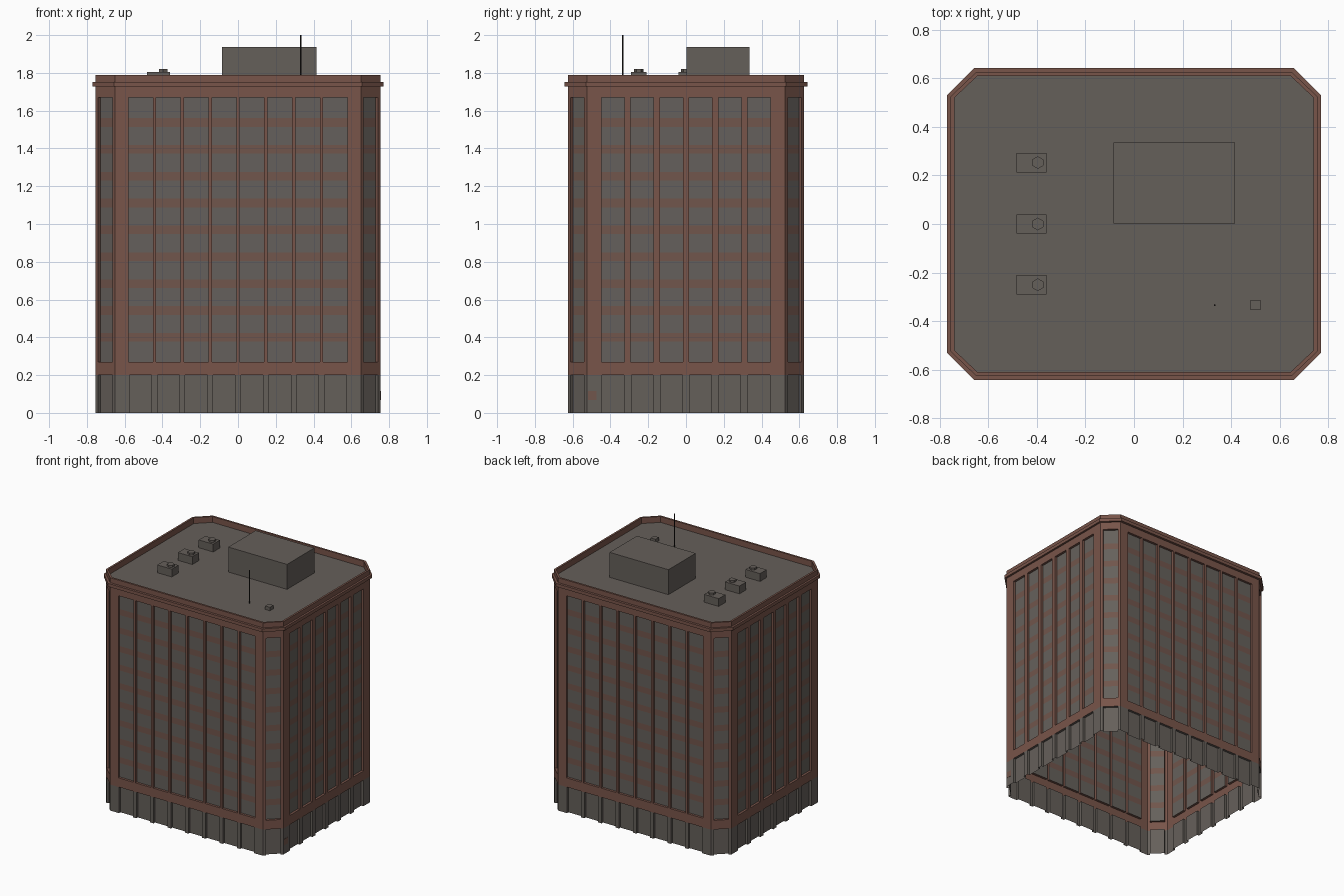
import bpy, bmesh
from mathutils import Vector

cube = bpy.data.objects.get("Cube")
if cube:
    bpy.data.objects.remove(cube, do_unlink=True)


def material(name, rgb):
    m = bpy.data.materials.new(name)
    m.use_nodes = True
    m.diffuse_color = (*rgb, 1)
    m.node_tree.nodes["Principled BSDF"].inputs["Base Color"].default_value = (*rgb, 1)
    return m


BRICK, SPANDREL, GLASS, STONE, METAL = range(5)
MATS = [material("brick", (0.19, 0.09, 0.068)),
        material("spandrel brick", (0.165, 0.092, 0.072)),
        material("window grey", (0.131, 0.118, 0.106)),
        material("stone grey", (0.131, 0.115, 0.102)),
        material("dark metal", (0.02, 0.017, 0.016))]


def finish(name, bm, merge=True):
    if merge:
        bmesh.ops.remove_doubles(bm, verts=bm.verts, dist=0.0002)
    mesh = bpy.data.meshes.new(name)
    bm.to_mesh(mesh)
    bm.free()
    for m in MATS:
        mesh.materials.append(m)
    obj = bpy.data.objects.new(name, mesh)
    bpy.context.collection.objects.link(obj)
    return obj


def quad(bm, pts, mat):
    f = bm.faces.new([bm.verts.new(p) for p in pts])
    f.material_index = mat


def octagon(hx, hy, cx, cy):
    """Chamfered rectangle, counter-clockwise from the front edge."""
    return [(-cx, -hy), (cx, -hy), (hx, -cy), (hx, cy),
            (cx, hy), (-cx, hy), (-hx, cy), (-hx, -cy)]


def box(name, lo, hi, mat):
    bm = bmesh.new()
    bmesh.ops.create_cube(bm, size=1)
    for v in bm.verts:
        v.co = [(a + b) / 2 + c * (b - a) for a, b, c in zip(lo, hi, v.co)]
    for f in bm.faces:
        f.material_index = mat
    return finish(name, bm)


def cylinder(name, x, y, z0, z1, r, sides, mat):
    bm = bmesh.new()
    bmesh.ops.create_cone(bm, cap_ends=True, segments=sides, radius1=r, radius2=r, depth=z1 - z0)
    bmesh.ops.translate(bm, verts=bm.verts, vec=(x, y, (z0 + z1) / 2))
    for f in bm.faces:
        f.material_index = mat
    return finish(name, bm)


# Levels and outlines
BASE_TOP, BAY_LOW, BAY_HIGH, TOP, ROOF = 0.2, 0.27, 1.67, 1.79, 1.745
DEPTH = 0.018
WALL = octagon(0.755, 0.625, 0.65, 0.525)
LEDGE = octagon(0.77, 0.643, 0.656, 0.53)
INNER = octagon(0.74, 0.61, 0.644, 0.519)

# Window column levels: glass with a brick spandrel at each floor
levels = [(BAY_LOW, GLASS)]
for i in range(9):
    mid = 0.4 + i * 0.1422
    levels += [(mid - 0.023, SPANDREL), (mid + 0.023, GLASS)]
levels.append((BAY_HIGH, None))


def facade(bm, p, q, count, pitch, bay_width, base_width):
    p, q = Vector((*p, 0)), Vector((*q, 0))
    length = (q - p).length
    along = (q - p) / length
    inward = Vector((-along.y, along.x, 0))

    def pt(u, z, d=0):
        return p + along * u + inward * d + Vector((0, 0, z))

    def panel(u0, u1, z0, z1, mat, d=0):
        quad(bm, [pt(u0, z0, d), pt(u1, z0, d), pt(u1, z1, d), pt(u0, z1, d)], mat)

    def bay_row(z0, z1, width, frame, strips, sill):
        last = 0
        for i in range(count):
            mid = length / 2 + (i - (count - 1) / 2) * pitch
            a, b = mid - width / 2, mid + width / 2
            panel(last, a, z0, z1, frame)
            for (s0, mat), (s1, _) in zip(strips, strips[1:]):
                panel(a, b, s0, s1, mat, DEPTH)
            # Reveals around the recess
            quad(bm, [pt(a, z0), pt(a, z0, DEPTH), pt(a, z1, DEPTH), pt(a, z1)], frame)
            quad(bm, [pt(b, z0, DEPTH), pt(b, z0), pt(b, z1), pt(b, z1, DEPTH)], frame)
            quad(bm, [pt(a, z1, DEPTH), pt(b, z1, DEPTH), pt(b, z1), pt(a, z1)], frame)
            if sill:
                quad(bm, [pt(a, z0), pt(b, z0), pt(b, z0, DEPTH), pt(a, z0, DEPTH)], frame)
            last = b
        panel(last, length, z0, z1, frame)

    bay_row(0, BASE_TOP, base_width, STONE, [(0, STONE), (BASE_TOP, None)], False)
    panel(0, length, BASE_TOP, BAY_LOW, BRICK)
    bay_row(BAY_LOW, BAY_HIGH, bay_width, BRICK, levels, True)
    panel(0, length, BAY_HIGH, TOP, BRICK)


# Outer walls, open underneath
bm = bmesh.new()
STYLES = [(8, 0.1474, 0.13, 0.118), (1, 0, 0.105, 0.105),
          (6, 0.1545, 0.122, 0.116), (1, 0, 0.105, 0.105)]
for i in range(8):
    facade(bm, WALL[i], WALL[(i + 1) % 8], *STYLES[i % 4])
finish("walls", bm, merge=False)


def rings(name, loops, mat):
    """Skin a run of (outline, z) loops."""
    bm = bmesh.new()
    for (a, za), (b, zb) in zip(loops, loops[1:]):
        for i in range(8):
            j = (i + 1) % 8
            quad(bm, [(*a[i], za), (*a[j], za), (*b[j], zb), (*b[i], zb)], mat)
    return finish(name, bm)


rings("cornice", [(WALL, 1.727), (LEDGE, 1.727), (LEDGE, 1.752), (WALL, 1.752)], BRICK)
rings("parapet", [(WALL, TOP), (INNER, TOP), (INNER, ROOF)], BRICK)

bm = bmesh.new()
quad(bm, [(*c, ROOF) for c in INNER], STONE)
finish("roof", bm)

# Rooftop equipment
box("penthouse", (-0.085, 0.003, ROOF), (0.415, 0.335, 1.937), STONE)
for i, y in enumerate((-0.25, 0, 0.253)):
    box(f"air_unit_{i + 1}", (-0.483, y - 0.04, ROOF), (-0.36, y + 0.04, 1.805), STONE)
    cylinder(f"air_unit_fan_{i + 1}", -0.396, y, 1.805, 1.82, 0.026, 6, STONE)
box("roof_hatch", (0.48, -0.355, ROOF), (0.52, -0.313, 1.772), STONE)
cylinder("antenna", 0.332, -0.334, ROOF, 2.0, 0.004, 6, METAL)

# Small brick plate on one base pier
box("base_plate", (0.754, -0.52, 0.068), (0.757, -0.473, 0.115), SPANDREL)
